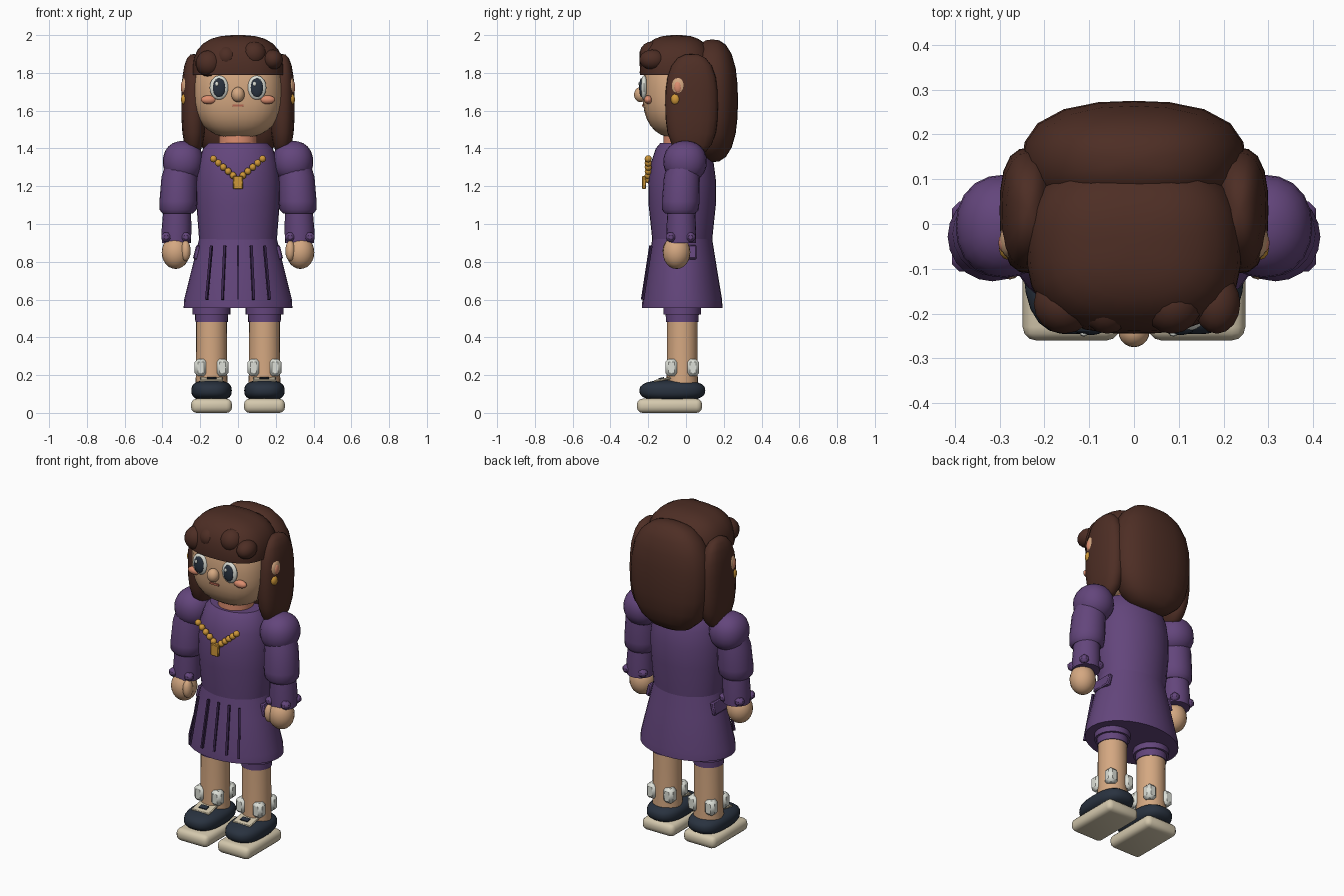
import bpy, bmesh, math
from mathutils import Matrix, Vector

if "Cube" in bpy.data.objects:
    bpy.data.objects.remove(bpy.data.objects["Cube"])


def material(name, r, g, b):
    m = bpy.data.materials.new(name)
    m.use_nodes = True
    m.diffuse_color = (r, g, b, 1)
    m.node_tree.nodes["Principled BSDF"].inputs["Base Color"].default_value = (r, g, b, 1)
    return m


SKIN = material("skin", .66, .39, .22)
BLUSH = material("blush", .72, .27, .16)
MOUTH = material("mouth", .45, .13, .08)
PURPLE = material("purple cloth", .125, .06, .2)
PLEAT = material("dark purple", .04, .018, .07)
HAIR = material("brown hair", .075, .027, .018)
GOLD = material("gold", .62, .31, .04)
CREAM = material("cream sole", .66, .58, .42)
WHITE = material("off white", .72, .74, .68)
NAVY = material("navy", .022, .032, .05)


def finish(name, bm, mat):
    bmesh.ops.recalc_face_normals(bm, faces=bm.faces)
    me = bpy.data.meshes.new(name)
    bm.to_mesh(me)
    bm.free()
    me.materials.append(mat)
    ob = bpy.data.objects.new(name, me)
    bpy.context.collection.objects.link(ob)
    bpy.ops.object.select_all(action="DESELECT")
    ob.select_set(True)
    bpy.context.view_layer.objects.active = ob
    bpy.ops.object.shade_smooth_by_angle(angle=math.radians(40))
    return ob


def blob(name, loc, radii, mat, power=2, floor=None, seg=20):
    """Ellipsoid; a higher power makes it boxier, floor flattens its underside."""
    bm = bmesh.new()
    bmesh.ops.create_uvsphere(bm, u_segments=seg, v_segments=seg * 3 // 5, radius=1)
    for v in bm.verts:
        n = sum(abs(c) ** power for c in v.co) ** (1 / power)
        v.co = Vector(loc) + Vector(c / n * r for c, r in zip(v.co, radii))
        if floor is not None:
            v.co.z = max(v.co.z, floor)
    return finish(name, bm, mat)


def box(name, loc, size, mat, bevel=0, segments=1, rot=None):
    bm = bmesh.new()
    bmesh.ops.create_cube(bm, size=1)
    bmesh.ops.scale(bm, vec=size, verts=bm.verts)
    if bevel:
        bmesh.ops.bevel(bm, geom=bm.edges[:], offset=bevel, segments=segments,
                        profile=.5, affect="EDGES")
    m = Matrix.Translation(loc)
    bmesh.ops.transform(bm, matrix=m @ rot if rot else m, verts=bm.verts)
    return finish(name, bm, mat)


def loft(name, rings, mat, seg=24):
    """Closed tube through elliptical rings (x, y, z, x radius, y radius)."""
    bm = bmesh.new()
    loops = []
    for x, y, z, rx, ry in rings:
        loops.append([bm.verts.new((x + rx * math.cos(a), y + ry * math.sin(a), z))
                      for a in (math.tau * i / seg for i in range(seg))])
    for lo, hi in zip(loops, loops[1:]):
        for i in range(seg):
            j = (i + 1) % seg
            bm.faces.new((lo[i], lo[j], hi[j], hi[i]))
    bm.faces.new(loops[0])
    bm.faces.new(loops[-1])
    return finish(name, bm, mat)


def rod(name, a, b, width, mat):
    a, b = Vector(a), Vector(b)
    turn = (b - a).to_track_quat("Z", "Y").to_matrix().to_4x4()
    return box(name, (a + b) / 2, (width, width, (b - a).length), mat, rot=turn)


def studs(name, x, y, z, reach, size, mat):
    for dx in (-reach, reach):
        for dy in (-reach, reach):
            box(name, (x + dx, y + dy, z), size, mat, bevel=.016)


# Head and face
blob("head", (0, -.04, 1.7), (.235, .19, .245), SKIN, 2.5, seg=32)
blob("nose", (0, -.24, 1.685), (.035, .035, .04), SKIN)
box("mouth", (0, -.222, 1.627), (.06, .02, .012), MOUTH)
loft("neck", [(0, -.02, 1.38, .1, .1), (0, -.02, 1.52, .1, .1)], BLUSH)

# Hair
blob("hair_cap", (0, -.05, 1.8), (.24, .195, .2), HAIR, 2.7, floor=1.79, seg=28)
blob("back_hair", (0, .14, 1.652), (.25, .135, .325), HAIR, 2.5)
for x, z, r in ((-.155, 1.85, .07), (-.06, 1.885, .06), (.085, 1.9, .067), (.185, 1.87, .053)):
    blob("fringe_curl", (x, -.178, z), (r, .068, r), HAIR, seg=16)

# Dress
loft("bodice", [(0, -.02, z, rx, ry) for z, rx, ry in (
    (.87, .2, .155), (.93, .207, .16), (1.1, .22, .178), (1.22, .222, .18),
    (1.32, .21, .167), (1.4, .185, .14), (1.43, .155, .115))], PURPLE, 32)
loft("skirt", [(0, -.02, z, rx, ry) for z, rx, ry in (
    (.555, .288, .213), (.6, .285, .211), (.8, .235, .178), (.925, .205, .158))], PURPLE, 32)
for i in range(-2, 3):
    rod("skirt_pleat", (i * .07, -.186, .885), (i * .083, -.23, .6), .013, PLEAT)

# Necklace
for i in range(-5, 6):
    t = abs(i) / 5
    blob("necklace_bead", (i * .026, -.2, 1.235 + .11 * t), (.019, .019, .019), GOLD, seg=10)
box("pendant", (0, -.222, 1.22), (.052, .02, .07), GOLD, bevel=.004)

for s in (-1, 1):
    # Eyes, cheeks, ears and side hair
    blob("eye_white", (s * .1, -.222, 1.722), (.05, .02, .064), WHITE)
    blob("pupil", (s * .1, -.236, 1.722), (.033, .012, .05), NAVY)
    blob("eye_glint", (s * .1 - .012, -.246, 1.742), (.009, .005, .012), WHITE, seg=10)
    blob("cheek", (s * .155, -.2, 1.658), (.042, .022, .023), BLUSH)
    blob("side_hair", (s * .235, .03, 1.63), (.065, .14, .27), HAIR, 2.6)
    blob("ear", (s * .275, -.035, 1.728), (.025, .042, .055), SKIN)
    blob("inner_ear", (s * .291, -.042, 1.725), (.012, .022, .032), BLUSH, seg=12)
    blob("earring", (s * .28, -.055, 1.66), (.022, .026, .032), GOLD, seg=12)

    # Arms
    blob("shoulder_puff", (s * .29, -.005, 1.33), (.108, .115, .11), PURPLE, 2.2)
    loft("upper_sleeve", [(s * x, y, z, r, r) for x, y, z, r in (
        (.3, -.015, 1.33, .08), (.31, -.022, 1.25, .095), (.316, -.028, 1.12, .1),
        (.318, -.03, 1.075, .097), (.319, -.03, 1.055, .08))], PURPLE, 20)
    loft("lower_sleeve", [(s * x, -.025, z, r, r) for x, z, r in (
        (.322, 1.07, .074), (.326, .96, .079), (.326, .9, .077))], PURPLE, 20)
    studs("cuff_stud", s * .328, -.028, .93, .052, (.052, .052, .05), PURPLE)
    blob("hand", (s * .33, -.05, .85), (.074, .073, .088), SKIN)
    blob("thumb", (s * .277, -.09, .858), (.027, .034, .055), SKIN, seg=14)
    box("hip_pocket", (s * .218, -.01, .85), (.025, .13, .075), PURPLE, bevel=.006,
        rot=Matrix.Rotation(s * -.24, 4, "Y"))

    # Legs
    x = s * .14
    loft("leg", [(x, -.02, .14, .086, .084), (x, -.02, .2, .083, .082),
                 (x, -.02, .54, .081, .081)], SKIN)
    loft("shorts_hem", [(x, -.02, .48, .086, .086), (x, -.02, .53, .088, .088)], PURPLE)
    loft("shorts_leg", [(x, -.02, .52, .1, .1), (x, -.02, .6, .1, .1)], PURPLE)
    studs("ankle_stud", x, -.02, .24, .057, (.064, .064, .09), WHITE)

    # Shoes
    box("shoe_sole", (x, -.0875, .0375), (.217, .345, .075), CREAM, bevel=.03, segments=3)
    blob("shoe_upper", (x, -.072, .118), (.107, .174, .056), NAVY, 2.7, seg=28)
    tilt = Matrix.Rotation(.2, 4, "X")
    box("shoe_tongue", (x, -.125, .176), (.12, .09, .012), CREAM, bevel=.004, rot=tilt)
    box("shoe_lace", (x, -.13, .183), (.05, .03, .008), NAVY, rot=tilt)
